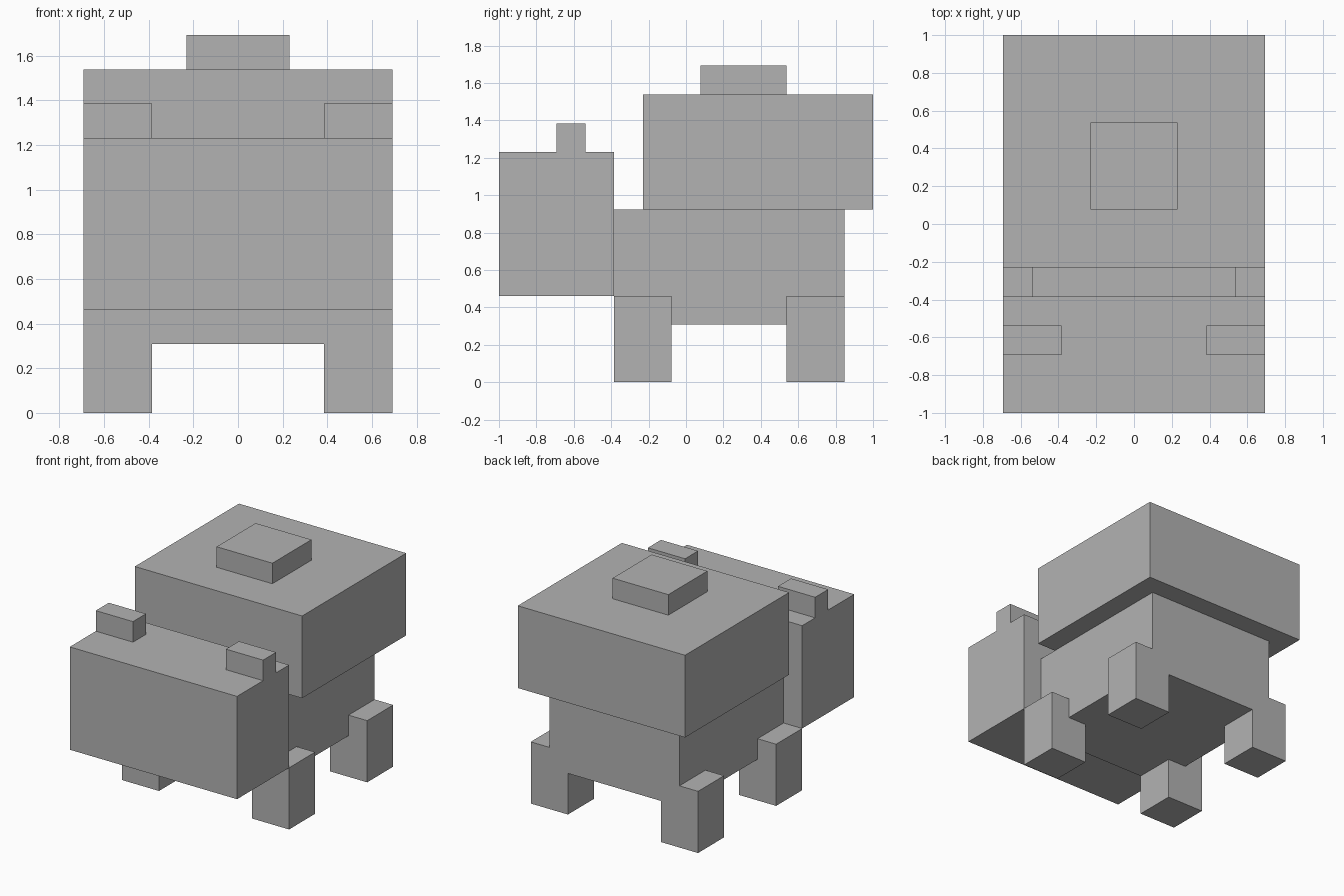
import bpy

if "Cube" in bpy.data.objects:
    bpy.data.objects.remove(bpy.data.objects["Cube"])

U = 2 / 26  # one block unit

grey = bpy.data.materials.new("grey")
grey.diffuse_color = (0.45, 0.45, 0.45, 1)
grey.use_nodes = True
grey.node_tree.nodes["Principled BSDF"].inputs["Base Color"].default_value = grey.diffuse_color


def box(name, x, y, z):
    """Box from (min, max) ranges given in block units."""
    ranges = (x, y, z)
    bpy.ops.mesh.primitive_cube_add(size=1)
    ob = bpy.context.object
    ob.name = name
    ob.location = [(a + b) / 2 * U for a, b in ranges]
    ob.scale = [(b - a) * U for a, b in ranges]
    bpy.ops.object.transform_apply(location=True, rotation=True, scale=True)
    ob.data.materials.append(grey)
    return ob


# Main masses
box("head", (-9, 9), (-13, -5), (6, 16))
box("body", (-7, 7), (-5, 11), (4, 12))
box("shell", (-9, 9), (-3, 13), (12, 20))
box("shell_cap", (-3, 3), (1, 7), (20, 22))

# Paired ears and legs
for side, x in (("left", (-9, -5)), ("right", (5, 9))):
    box(f"ear_{side}", x, (-9, -7), (16, 18))
    box(f"front_leg_{side}", x, (-5, -1), (0, 6))
    box(f"back_leg_{side}", x, (7, 11), (0, 6))
